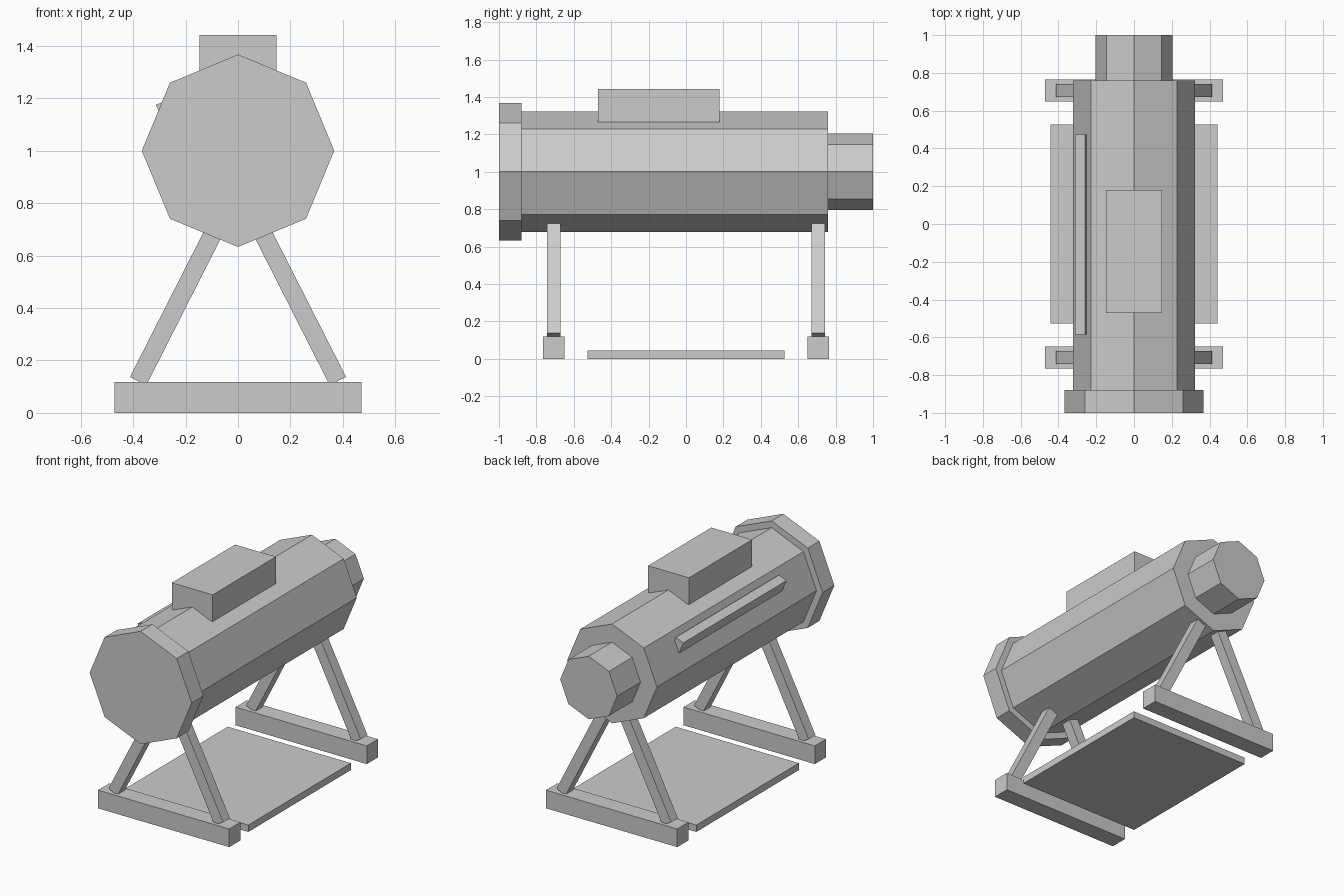
import bpy
import math
from mathutils import Vector, Matrix

cube = bpy.data.objects.get("Cube")
if cube:
    bpy.data.objects.remove(cube, do_unlink=True)

grey = bpy.data.materials.new("plain grey")
grey.use_nodes = True
COLOR = (0.6, 0.6, 0.6, 1)
grey.diffuse_color = COLOR
grey.node_tree.nodes["Principled BSDF"].inputs["Base Color"].default_value = COLOR


def finish(name):
    obj = bpy.context.object
    obj.name = name
    obj.data.materials.append(grey)
    return obj


def box(name, center, size, tilt=0.0):
    """Box tilted about the y axis."""
    bpy.ops.mesh.primitive_cube_add(size=1, location=center, rotation=(0, tilt, 0))
    obj = finish(name)
    obj.data.transform(Matrix.Diagonal((*size, 1)))
    return obj


def octagon(name, radius, y0, y1):
    """Eight-sided drum along y with a corner at the top."""
    bpy.ops.mesh.primitive_cylinder_add(
        vertices=8, radius=radius, depth=y1 - y0,
        location=(0, (y0 + y1) / 2, 1), rotation=(math.pi / 2, 0, 0))
    return finish(name)


# Barrel, front cap and rear stub
octagon("barrel", 0.323, -0.88, 0.76)
octagon("front_cap", 0.367, -1, -0.88)
octagon("rear_stub", 0.205, 0.76, 1)

# Box on top of the barrel
box("top_box", (0, -0.145, 1.354), (0.294, 0.65, 0.174))

# Tilted rail on the right side, sunk into the barrel
tilt = math.radians(-22.5)
across = Vector((math.cos(tilt), 0, -math.sin(tilt)))
down = Vector((-math.sin(tilt), 0, -math.cos(tilt)))
width, height = 0.058, 0.11
corner = Vector((-0.313, -0.055, 1.175))
box("side_rail", corner + across * width / 2 + down * height / 2,
    (width, 1.06, height), tilt)

# Two A-shaped stands
for end, y in (("front", -0.707), ("rear", 0.707)):
    box(end + "_foot_bar", (0, y, 0.059), (0.944, 0.115, 0.118))
    for side, s in (("left", 1), ("right", -1)):
        low, high = Vector((s * 0.381, y, 0.121)), Vector((s * 0.08, y, 0.714))
        run = high - low
        box(f"{end}_{side}_leg", (low + high) / 2,
            (0.07, 0.07, run.length), math.atan2(run.x, run.z))

# Low plate on the floor between the stands
box("floor_plate", (0, 0, 0.0225), (0.886, 1.054, 0.045))
